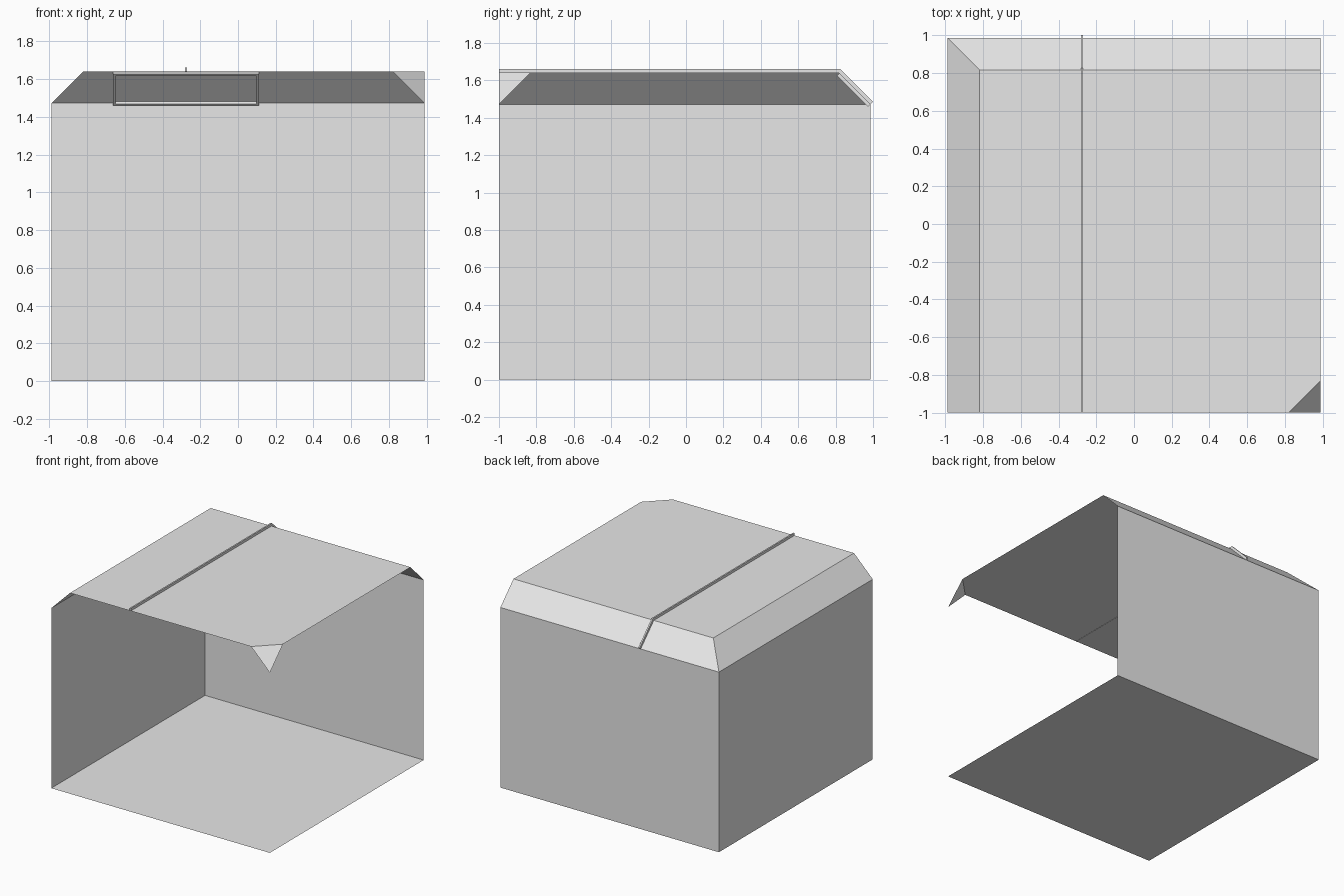
import bpy, bmesh
from math import sqrt, tan, pi
from mathutils import Vector

cube = bpy.data.objects.get("Cube")
if cube:
    bpy.data.objects.remove(cube, do_unlink=True)

# Main dimensions
W = 0.988                  # half width
FRONT, BACK = -1.0, 0.986  # depth limits
EAVE, TOP = 1.472, 1.641   # wall top and flat roof height
S = TOP - EAVE             # 45 degree bevel run
RIB_X = -0.275

grey = bpy.data.materials.new("light grey")
grey.use_nodes = True
colour = (0.8, 0.8, 0.8, 1)
grey.diffuse_color = colour
grey.node_tree.nodes["Principled BSDF"].inputs["Base Color"].default_value = colour


def add_object(name, bm):
    mesh = bpy.data.meshes.new(name)
    bm.to_mesh(mesh)
    bm.free()
    mesh.materials.append(grey)
    obj = bpy.data.objects.new(name, mesh)
    bpy.context.collection.objects.link(obj)
    return obj


def sheet(name, *corners):
    bm = bmesh.new()
    bm.faces.new([bm.verts.new(c) for c in corners])
    return add_object(name, bm)


def extrude_x(name, profile, x0, x1):
    """Solid from a (y, z) profile, extruded along x."""
    bm = bmesh.new()
    face = bm.faces.new([bm.verts.new((x0, y, z)) for y, z in profile])
    ext = bmesh.ops.extrude_face_region(bm, geom=[face])["geom"]
    verts = [v for v in ext if isinstance(v, bmesh.types.BMVert)]
    bmesh.ops.translate(bm, verts=verts, vec=(x1 - x0, 0, 0))
    bmesh.ops.recalc_face_normals(bm, faces=bm.faces)
    return add_object(name, bm)


# Floor and the two standing walls; the front and left sides stay open
sheet("floor", (-W, FRONT, 0), (W, FRONT, 0), (W, BACK, 0), (-W, BACK, 0))
sheet("back_wall", (W, BACK, 0), (-W, BACK, 0), (-W, BACK, EAVE), (W, BACK, EAVE))
sheet("right_wall", (-W, BACK, 0), (-W, FRONT, 0), (-W, FRONT, EAVE), (-W, BACK, EAVE))

# Roof: flat top with a cut corner, sloping bevels, and corner gusset
sheet("flat_roof", (S - W, FRONT, TOP), (W - S, FRONT, TOP), (W, FRONT + S, TOP),
      (W, BACK - S, TOP), (S - W, BACK - S, TOP))
sheet("back_slope", (W, BACK, EAVE), (-W, BACK, EAVE),
      (S - W, BACK - S, TOP), (W, BACK - S, TOP))
sheet("right_slope", (-W, BACK, EAVE), (-W, FRONT, EAVE),
      (S - W, FRONT, TOP), (S - W, BACK - S, TOP))
sheet("corner_gusset", (W - S, FRONT, TOP), (W, FRONT, EAVE), (W, FRONT + S, TOP))


# Rib following the roof and back slope
def rib_line(h):
    d = h / sqrt(2)
    return [(FRONT, TOP + h), (BACK - S + h * tan(pi / 8), TOP + h),
            (BACK + d, EAVE + d)]


extrude_x("roof_rib", rib_line(0.02) + rib_line(-0.002)[::-1],
          RIB_X - 0.006, RIB_X + 0.006)

# Raised rectangular frame on the underside of the back slope
HALF, DEPTH, BAR = 0.386, 0.018, 0.013
down = Vector((1, -1)) / sqrt(2)      # along the slope, in (y, z)
inward = Vector((-1, -1)) / sqrt(2)   # away from the underside
head = Vector((BACK - S, TOP))
length = S * sqrt(2)


def frame_bar(name, start, end, x0, x1):
    a, b = head + down * start, head + down * end
    extrude_x(name, [a, b, b + inward * DEPTH, a + inward * DEPTH], x0, x1)


frame_bar("frame_top", 0.004, 0.004 + BAR, RIB_X - HALF, RIB_X + HALF)
frame_bar("frame_bottom", length - BAR, length, RIB_X - HALF, RIB_X + HALF)
for side, name in ((-1, "frame_right"), (1, "frame_left")):
    edge = RIB_X + side * HALF
    frame_bar(name, 0.004 + BAR, length - BAR, edge, edge - side * BAR)
